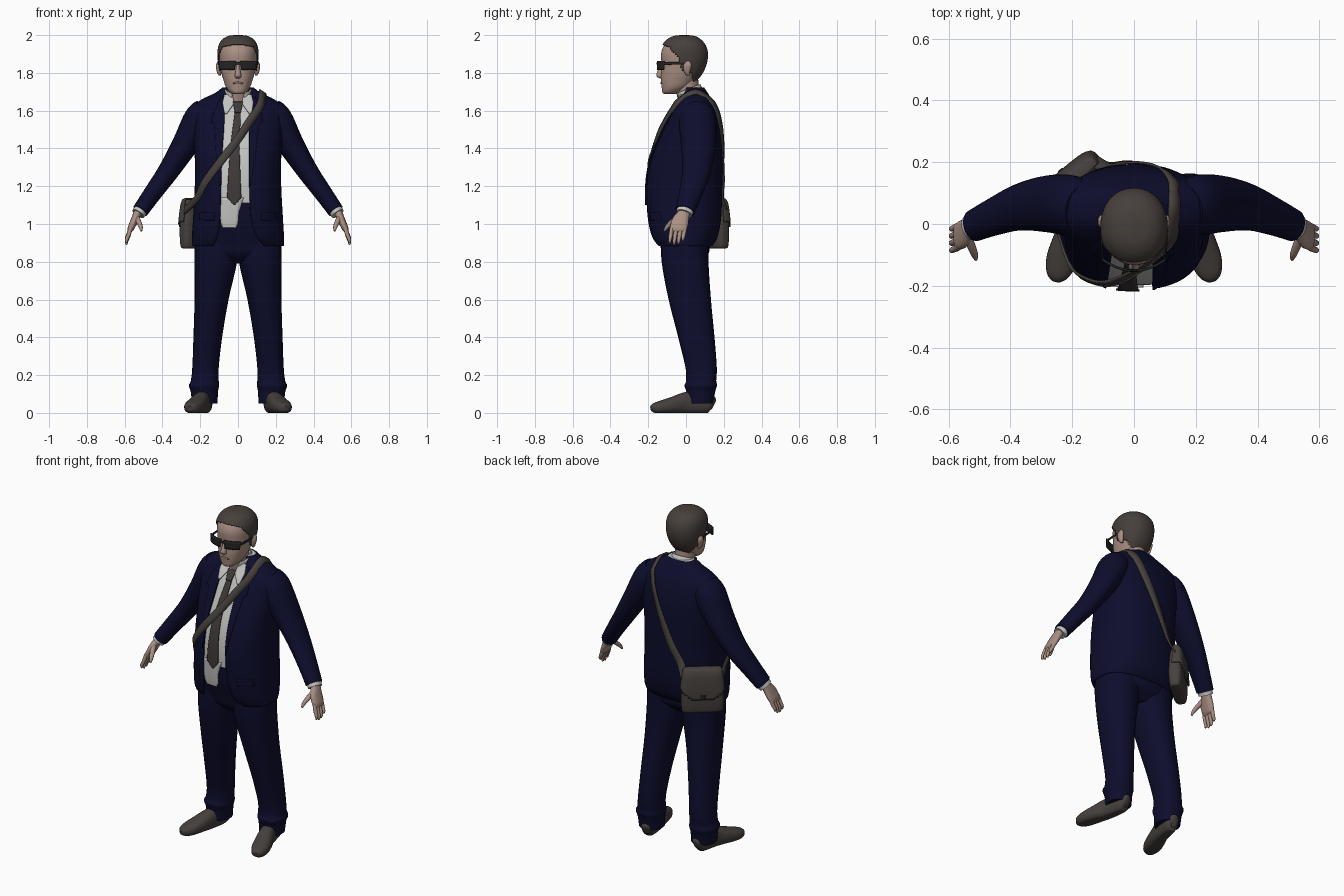
import bpy, bmesh
from math import sin, cos, pi, acos, radians
from mathutils import Vector

if "Cube" in bpy.data.objects:
    bpy.data.objects.remove(bpy.data.objects["Cube"], do_unlink=True)


def material(name, colour):
    mat = bpy.data.materials.new(name)
    mat.use_nodes = True
    mat.diffuse_color = (*colour, 1)
    shader = mat.node_tree.nodes["Principled BSDF"]
    shader.inputs["Base Color"].default_value = (*colour, 1)
    shader.inputs["Roughness"].default_value = 0.8
    return mat


NAVY = material("navy cloth", (.004, .004, .026))
SHIRT = material("white cotton", (.55, .55, .54))
SKIN = material("skin", (.40, .28, .23))
LIPS = material("lips", (.30, .18, .15))
HAIR = material("brown hair", (.062, .050, .044))
LEATHER = material("brown leather", (.060, .051, .046))
TIE = material("tie cloth", (.050, .042, .040))
GLASS = material("dark glass", (.018, .017, .017))


def resample(rows, k=5):
    """Smooth curve through rows of numbers."""
    out = []
    for i in range(len(rows) - 1):
        quad = [rows[min(max(i + d, 0), len(rows) - 1)] for d in (-1, 0, 1, 2)]
        for j in range(k):
            t = j / k
            out.append(tuple(
                b + t * (c - a) / 2 + t * t * (a - 2.5 * b + 2 * c - d / 2)
                + t ** 3 * (1.5 * (b - c) + (d - a) / 2)
                for a, b, c, d in zip(*quad)))
    return out + [tuple(rows[-1])]


def grid(name, mat, rows, wrap=False, caps=False, thick=0, keep=None):
    """Skin a grid of points into a smooth object."""
    bm = bmesh.new()
    verts = [[bm.verts.new(p) for p in row] for row in rows]
    n = len(verts[0])
    for low, high in zip(verts, verts[1:]):
        for i in range(n if wrap else n - 1):
            j = (i + 1) % n
            bm.faces.new((low[i], low[j], high[j], high[i]))
    if caps:
        bm.faces.new(verts[0])
        bm.faces.new(verts[-1])
    if keep:
        lost = [f for f in bm.faces if not keep(f.calc_center_median())]
        bmesh.ops.delete(bm, geom=lost, context='FACES')
    bmesh.ops.recalc_face_normals(bm, faces=bm.faces)
    mesh = bpy.data.meshes.new(name)
    bm.to_mesh(mesh)
    bm.free()
    mesh.materials.append(mat)
    obj = bpy.data.objects.new(name, mesh)
    bpy.context.collection.objects.link(obj)
    bpy.ops.object.select_all(action='DESELECT')
    obj.select_set(True)
    bpy.context.view_layer.objects.active = obj
    bpy.ops.object.shade_smooth_by_angle(angle=radians(45))
    if thick:
        mod = obj.modifiers.new("thickness", 'SOLIDIFY')
        mod.thickness, mod.offset = thick, 0
    return obj


def oval(t, power):
    c, s = cos(t), sin(t)
    return [(1 if v > 0 else -1) * abs(v) ** (2 / power) for v in (c, s)]


def loft(name, mat, rows, side=1, ref=None, n=28, power=2, k=5, floor=None, **kw):
    """Rows are x, y, z and two radii; rings lie flat, or across the path if ref is set."""
    rows = resample(rows, k)
    centres = [Vector(r[:3]) for r in rows]
    rings = []
    for i, r in enumerate(rows):
        a, b = Vector((1, 0, 0)), Vector((0, 1, 0))
        if ref:
            along = (centres[min(i + 1, len(rows) - 1)] - centres[max(i - 1, 0)]).normalized()
            b = (Vector(ref) - along * along.dot(Vector(ref))).normalized()
            a = b.cross(along)
        ring = []
        for j in range(n):
            u, v = oval(2 * pi * j / n, power)
            p = centres[i] + a * u * r[3] + b * v * r[4]
            ring.append((p.x * side, p.y, p.z if floor is None else max(p.z, floor)))
        rings.append(ring)
    kw.setdefault("caps", True)
    return grid(name, mat, rings, wrap=True, **kw)


Y, Z = (0, 1, 0), (0, 0, 1)

# Jacket body: height, depth centre, half width, half depth, left and right opening
P = 2.5
JACKET = resample([
    (.885, -.01, .24, .145, .14, .13), (.93, -.01, .24, .172, .10, .11),
    (1.03, -.01, .234, .192, .07, .095), (1.2, -.01, .225, .198, .06, .09),
    (1.35, .003, .225, .186, .06, .085), (1.5, .03, .235, .15, .06, .075),
    (1.6, .045, .235, .115, .065, .07), (1.65, .05, .20, .085, .07, .07),
    (1.69, .05, .12, .063, .06, .06), (1.72, .045, .08, .048, .05, .05)], 6)
shell = []
for z, yc, rx, ry, left, right in JACKET:
    start = -acos((left / rx) ** (P / 2))
    end = pi + acos((right / rx) ** (P / 2))
    ring = [oval(start + (end - start) * j / 60, P) for j in range(61)]
    shell.append([(u * rx, yc + v * ry, z) for u, v in ring])
grid("jacket_body", NAVY, shell, thick=.008)
loft("shirt_body", SHIRT, [(0, yc, z, rx * .95, ry * .95)
     for z, yc, rx, ry, _, _ in JACKET if z > 1.09], power=P, k=1, n=48)


def profile(z):
    for a, b in zip(JACKET, JACKET[1:]):
        if z <= b[0]:
            t = max(0, (z - a[0]) / (b[0] - a[0]))
            return [p + (q - p) * t for p, q in zip(a, b)]
    return JACKET[-1]


def on_torso(x, z, way=-1, lift=0):
    """Point on the front (way -1) or back (way 1) of the jacket."""
    _, yc, rx, ry, _, _ = profile(z)
    ratio = min(abs(x) / rx, .98)
    return Vector((x, yc + way * (ry * (1 - ratio ** P) ** (1 / P) + lift), z))


def plate(name, mat, rows, lift, side=1, thick=.006):
    """Thin cloth piece on the chest from rows of height and two x limits."""
    fine = []
    for a, b in zip(rows, rows[1:]):
        fine += [[p + (q - p) * j / 6 for p, q in zip(a, b)] for j in range(6)]
    fine.append(rows[-1])
    grid(name, mat, [[on_torso(side * (x0 + (x1 - x0) * i / 6), z, -1, lift)
                      for i in range(7)] for z, x0, x1 in fine], thick=thick)


# Shirt tail and tie
plate("shirt_tail", SHIRT, [(1.14, -.098, .03), (1.06, -.098, .005),
                            (1.0, -.09, .0), (.98, -.08, -.01)], -.006)
plate("tie_blade", TIE, [(1.61, -.015, .015), (1.4, -.042, .008), (1.2, -.055, .015),
                         (1.14, -.058, .018), (1.1, -.022, -.016)], .006)
plate("tie_knot", TIE, [(1.645, -.026, .026), (1.59, -.016, .014)], .014, thick=.009)

# Hips and trousers
loft("trouser_hips", NAVY, [
    (0, -.005, 1.12, .2, .175), (0, -.005, 1.0, .215, .165), (0, -.005, .9, .225, .135),
    (0, -.002, .84, .2, .12), (0, 0, .79, .09, .07)], power=P, n=40)

LEG = [(.115, -.005, .92, .115, .125), (.118, -.005, .8, .113, .124), (.14, .02, .6, .09, .112),
       (.16, .055, .4, .076, .096), (.172, .08, .24, .07, .083), (.176, .08, .17, .074, .08),
       (.18, .078, .145, .08, .086), (.178, .078, .11, .072, .076), (.176, .076, .05, .068, .07)]
SHOE = [(.168, .145, .042, .018, .028), (.172, .125, .05, .036, .05), (.18, .07, .055, .042, .06),
        (.195, .0, .052, .044, .058), (.215, -.06, .042, .05, .046), (.235, -.12, .032, .05, .036),
        (.248, -.165, .026, .036, .027), (.253, -.185, .022, .014, .014)]
ARM = [(.165, .05, 1.6, .075, .08), (.205, .06, 1.55, .085, .098), (.28, .065, 1.42, .07, .092),
       (.368, .055, 1.28, .056, .076), (.45, .025, 1.165, .048, .062), (.517, -.005, 1.07, .043, .052)]
PALM = [(.515, -.006, 1.085, .024, .032), (.532, -.012, 1.055, .022, .032),
        (.55, -.03, 1.015, .02, .045), (.568, -.04, .975, .017, .044), (.574, -.042, .958, .009, .038)]

for side, word in ((1, "left"), (-1, "right")):
    loft(word + "_trouser_leg", NAVY, LEG, side, power=2.3)
    loft(word + "_shoe", LEATHER, SHOE, side, ref=Z, power=2.4, floor=0)
    loft(word + "_sleeve", NAVY, ARM, side, ref=Y)
    loft(word + "_cuff", SHIRT, [(.50, .005, 1.095, .037, .045), (.517, -.005, 1.07, .037, .045),
                                 (.528, -.011, 1.054, .036, .043)], side, ref=Y)
    # Hand
    loft(word + "_palm", SKIN, PALM, side, ref=Y, power=2.3)
    for i, length in enumerate((.062, .072, .068, .05)):
        y = -.074 + .023 * i
        loft(word + "_finger", SKIN, [
            (.567, y, .985, .010, .011), (.578, y - .006, .965 - length * .3, .011, .011),
            (.59, y - .011, .965 - length * .8, .009, .009),
            (.588, y - .012, .962 - length, .004, .005)], side, ref=Y, n=12, k=3)
    loft(word + "_thumb", SKIN, [
        (.54, -.04, 1.04, .014, .016), (.525, -.075, 1.01, .013, .014),
        (.515, -.1, .985, .011, .011), (.511, -.115, .963, .005, .005)], side, ref=(1, 0, 0), n=12, k=3)
    # Lapel, pocket flap and shirt collar point
    edge = 4 if side > 0 else 5
    lapel = [(1.67, .025), (1.58, .062), (1.54, .068), (1.525, .05), (1.35, .03), (1.2, .006)]
    plate(word + "_lapel", NAVY, [(z, profile(z)[edge], profile(z)[edge] + w) for z, w in lapel], .006, side)
    plate(word + "_pocket_flap", NAVY, [(1.06, .125, .2), (1.02, .125, .205)], .004, side)
    plate(word + "_collar_point", SHIRT, [(1.685, .03, .072), (1.64, .02, .082), (1.585, .058, .072)], .014, side)
    # Ear and glasses
    loft(word + "_ear", SKIN, [(.096, .012, 1.785, .005, .008), (.1, .006, 1.805, .012, .016),
                               (.104, .008, 1.84, .013, .022), (.102, .01, 1.862, .005, .010)], side, n=14)
    lens = []
    for j in range(5):
        h = j / 4
        xs = [.01 + .008 * (1 - h) + (.092 - .014 * (1 - h)) * i / 8 for i in range(9)]
        lens.append([(side * x, -.151 + 3.5 * x * x, 1.816 + .048 * h) for x in xs])
    grid(word + "_lens", GLASS, lens, thick=.008)
    loft(word + "_temple", GLASS, [(.1, -.115, 1.85, .004, .008), (.105, -.06, 1.85, .003, .007),
                                   (.104, .02, 1.85, .003, .006)], side, ref=Z, n=10)
loft("glasses_bridge", GLASS, [(-.015, -.151, 1.85, .005, .007), (.015, -.151, 1.85, .005, .007)], ref=Z, n=10)

# Neck and standing collar
loft("neck", SKIN, [(0, .03, 1.6, .058, .06), (0, .01, 1.69, .056, .06), (0, .0, 1.78, .06, .064)])
loft("shirt_collar", SHIRT, [(0, .045, 1.63, .082, .078), (0, .028, 1.67, .074, .072), (0, .01, 1.715, .066, .068)],
     ref=Y, n=40, caps=False, thick=.006, keep=lambda c: c.y > -.02 or abs(c.x) > .035)

# Head: chin to crown
HEAD = [(0, -.085, 1.688, .022, .03), (0, -.078, 1.698, .042, .047), (0, -.055, 1.725, .064, .074),
        (0, -.038, 1.765, .078, .095), (0, -.025, 1.8, .088, .107), (0, -.014, 1.85, .096, .116),
        (0, -.013, 1.9, .099, .119), (0, -.012, 1.94, .093, .107), (0, -.012, 1.97, .074, .082),
        (0, -.01, 1.987, .045, .05), (0, -.01, 1.992, .012, .014)]
loft("head", SKIN, HEAD, power=2.15, n=40)
loft("nose", SKIN, [(0, -.122, 1.86, .008, .010), (0, -.132, 1.825, .010, .013), (0, -.139, 1.79, .017, .018),
                    (0, -.136, 1.777, .016, .014), (0, -.13, 1.77, .008, .006)], n=16)
loft("mouth", LIPS, [(-.026, -.125, 1.745, .004, .003), (0, -.131, 1.747, .005, .007),
                     (.026, -.125, 1.745, .004, .003)], ref=Z, n=10)

HAIRLINE = [(1.735, .045), (1.8, .032), (1.812, -.02), (1.88, -.04), (1.91, -.07), (1.935, -.085), (1.955, -.14)]


def hairy(c):
    for (z0, y0), (z1, y1) in zip(HAIRLINE, HAIRLINE[1:]):
        if z0 <= c.z < z1:
            return c.y > y0 + (y1 - y0) * (c.z - z0) / (z1 - z0)
    return c.z > HAIRLINE[-1][0]


loft("hair", HAIR, [(x, y + .001, z + .005, rx + .007, ry + .006) for x, y, z, rx, ry in HEAD],
     power=2.15, n=72, k=9, keep=hairy, thick=.006)

# Shoulder bag on the right hip, with flap and clasp
BAG = [(0, 0, .87, .1, .02), (0, 0, .885, .116, .036), (0, 0, .98, .118, .042),
       (0, 0, 1.08, .108, .036), (0, 0, 1.12, .1, .024), (0, 0, 1.13, .09, .01)]
bag = [loft("bag_body", LEATHER, BAG, power=4, n=40)]
bag.append(loft("bag_flap", LEATHER, [(x, y, z + .004, rx + .005, ry + .006) for x, y, z, rx, ry in BAG],
                power=4, n=64, k=8, thick=.006,
                keep=lambda c: c.y > -.01 and c.z > .95 + 4 * c.x * c.x))
bag.append(loft("bag_clasp", GLASS, [(0, .046, .965, .012, .008), (0, .046, .99, .012, .008)], power=4, n=16))
for part in bag:
    part.location = (-.205, .135, 0)
    part.rotation_euler.z = radians(40)

# Strap over the left shoulder
front = [(-.215, 1.14), (-.175, 1.22), (-.09, 1.335), (0, 1.45), (.06, 1.54), (.11, 1.615), (.125, 1.655)]
back = [(.13, 1.655), (.115, 1.61), (.09, 1.54), (.03, 1.4), (-.04, 1.25), (-.095, 1.15)]
path = [Vector((-.285, .06, 1.07)), Vector((-.25, -.02, 1.1))]
path += [on_torso(x, z, -1, .014) for x, z in front] + [Vector((.13, .05, 1.7))]
path += [on_torso(x, z, 1, .009) for x, z in back] + [Vector((-.13, .205, 1.08))]
path = [Vector(p) for p in resample(path, 6)]
ribbon = []
for i, p in enumerate(path):
    along = path[min(i + 1, len(path) - 1)] - path[max(i - 1, 0)]
    out = p - Vector((0, .04, min(p.z, 1.5)))
    across = along.cross(out).normalized() * .021
    ribbon.append([p - across, p, p + across])
grid("bag_strap", LEATHER, ribbon, thick=.008)
